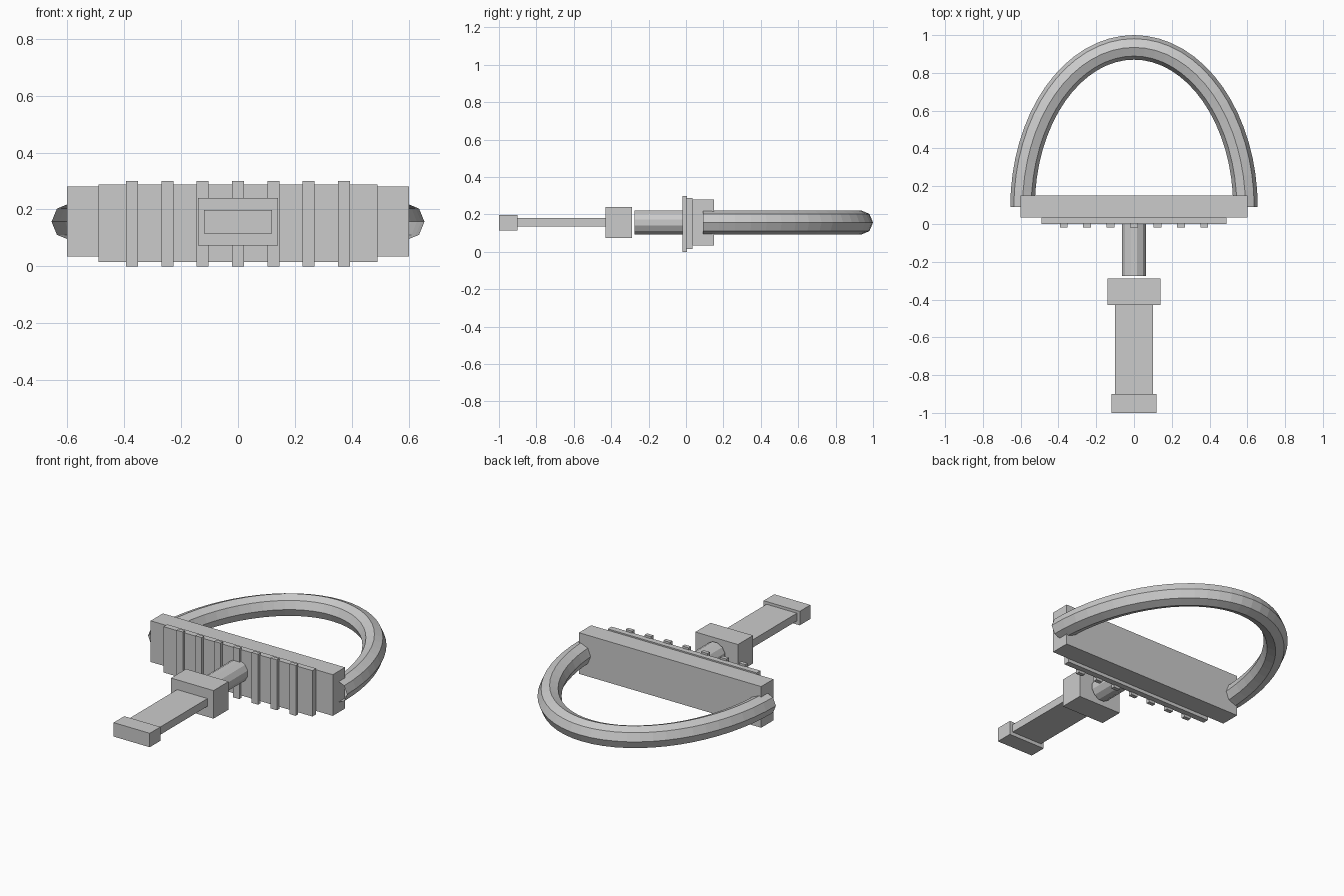
import bpy, bmesh, math
from mathutils import Vector

cube = bpy.data.objects.get("Cube")
if cube:
    bpy.data.objects.remove(cube, do_unlink=True)

grey = bpy.data.materials.new("plain grey")
grey.use_nodes = True
colour = (0.6, 0.6, 0.6, 1)
grey.diffuse_color = colour
grey.node_tree.nodes["Principled BSDF"].inputs["Base Color"].default_value = colour

MID_Z = 0.157


def finish(name, bm):
    bmesh.ops.recalc_face_normals(bm, faces=bm.faces)
    mesh = bpy.data.meshes.new(name)
    bm.to_mesh(mesh)
    bm.free()
    mesh.materials.append(grey)
    obj = bpy.data.objects.new(name, mesh)
    bpy.context.collection.objects.link(obj)
    return obj


def box(name, half_x, y0, y1, z0, z1, x=0):
    bm = bmesh.new()
    bmesh.ops.create_cube(bm, size=1)
    bmesh.ops.scale(bm, vec=(2 * half_x, y1 - y0, z1 - z0), verts=bm.verts)
    bmesh.ops.translate(bm, vec=(x, (y0 + y1) / 2, (z0 + z1) / 2), verts=bm.verts)
    return finish(name, bm)


def tube(name, path, tangents, radius, sides, phase=0, capped=False):
    """Sweep a regular polygon along a path lying in a level plane."""
    bm = bmesh.new()
    rings = []
    for point, tangent in zip(path, tangents):
        side = Vector((tangent.y, -tangent.x, 0)).normalized()
        ring = []
        for i in range(sides):
            a = 2 * math.pi * i / sides + phase
            offset = side * math.cos(a) + Vector((0, 0, math.sin(a)))
            ring.append(bm.verts.new(point + offset * radius))
        rings.append(ring)
    for a, b in zip(rings, rings[1:]):
        for i in range(sides):
            j = (i + 1) % sides
            bm.faces.new((a[i], a[j], b[j], b[i]))
    if capped:
        bm.faces.new(rings[0])
        bm.faces.new(rings[-1])
    return finish(name, bm)


# Crosspiece: thick back plate, thin front plate and upright ribs
box("back_plate", 0.60, 0.035, 0.15, 0.035, 0.28)
box("front_plate", 0.49, 0.0, 0.035, 0.015, 0.288)
for i in range(-3, 4):
    box(f"rib_{i + 4}", 0.021, -0.018, 0.005, 0, 0.30, x=i * 0.124)

# Shaft, collar, flat grip and end block
tube("shaft", [Vector((0, -0.275, MID_Z)), Vector((0, 0.01, MID_Z))],
     [Vector((0, 1, 0))] * 2, 0.066, 12, math.pi / 12, capped=True)
box("collar", 0.14, -0.43, -0.288, 0.073, 0.24)
box("grip", 0.10, -0.91, -0.42, 0.136, 0.182)
box("end_block", 0.119, -1.0, -0.90, 0.115, 0.198)

# Half-oval bow, open at both ends
STEPS, RX, RY = 32, 0.59, 0.845
angles = [math.pi * i / STEPS for i in range(STEPS + 1)]
tube("bow",
     [Vector((RX * math.cos(t), 0.09 + RY * math.sin(t), MID_Z)) for t in angles],
     [Vector((-RX * math.sin(t), RY * math.cos(t), 0)) for t in angles],
     0.065, 8)
